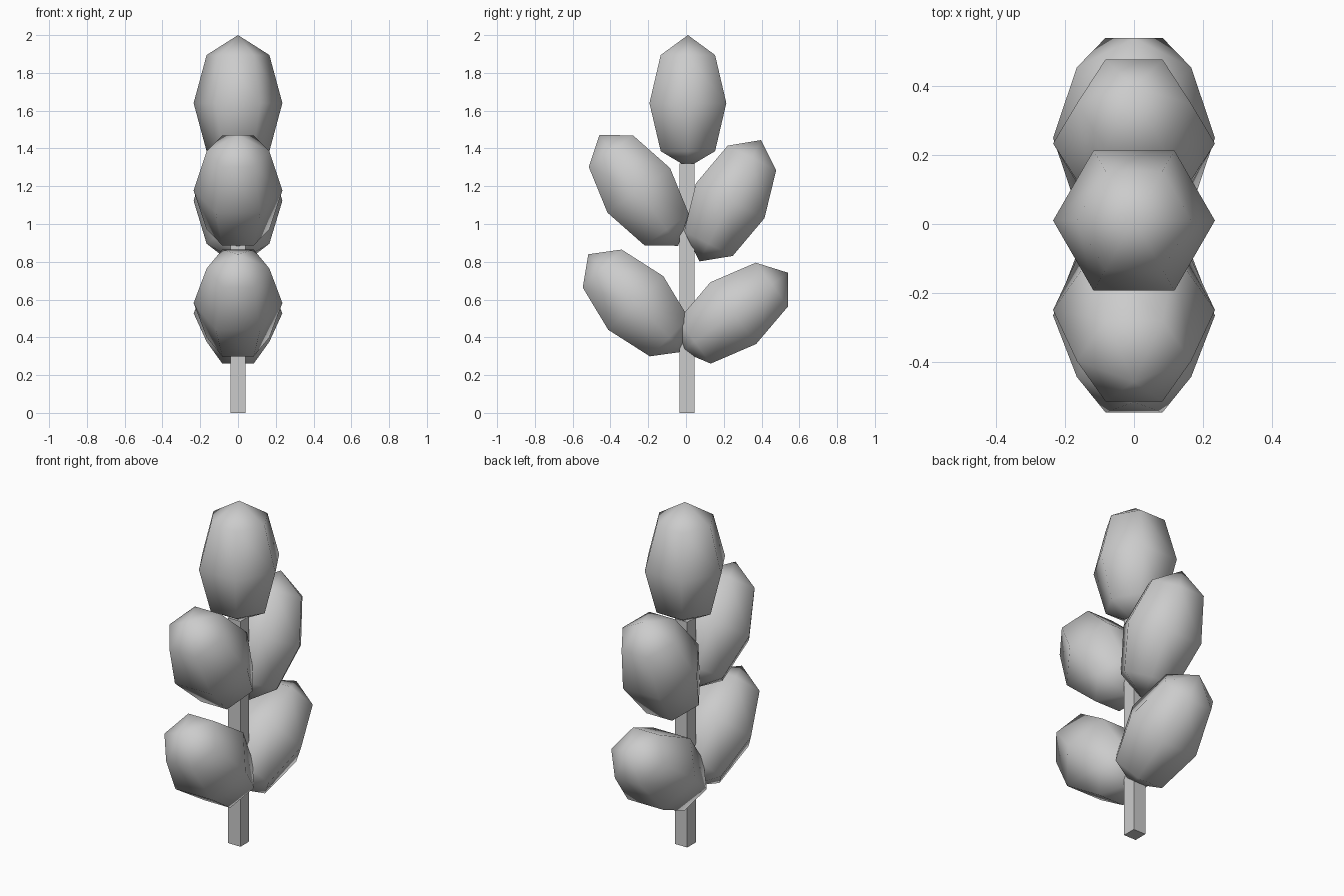
import bpy, bmesh
from math import sin, cos, pi, radians
from mathutils import Matrix

if "Cube" in bpy.data.objects:
    bpy.data.objects.remove(bpy.data.objects["Cube"])

SIDES, RINGS = 6, 4
WIDTH, HALF = 0.235, 0.36


# Six-sided faceted ellipsoid leaf, tilted about x
def leaf(name, y, z, tilt, low=HALF):
    bm = bmesh.new()
    top = bm.verts.new((0, 0, HALF))
    bottom = bm.verts.new((0, 0, -low))
    rings = []
    for r in range(1, RINGS):
        a = pi * r / RINGS
        rings.append([bm.verts.new((WIDTH * sin(a) * cos(2 * pi * s / SIDES),
                                    WIDTH * sin(a) * sin(2 * pi * s / SIDES),
                                    HALF * cos(a))) for s in range(SIDES)])
    for s in range(SIDES):
        n = (s + 1) % SIDES
        bm.faces.new((top, rings[0][s], rings[0][n]))
        bm.faces.new((bottom, rings[-1][n], rings[-1][s]))
        for a, b in zip(rings, rings[1:]):
            bm.faces.new((a[s], b[s], b[n], a[n]))
    for f in bm.faces:
        f.smooth = True
    bmesh.ops.recalc_face_normals(bm, faces=bm.faces[:])
    bm.transform(Matrix.Translation((0, y, z)) @ Matrix.Rotation(radians(tilt), 4, 'X'))
    finish(name, bm)


def finish(name, bm):
    mesh = bpy.data.meshes.new(name)
    bm.to_mesh(mesh)
    bm.free()
    bpy.context.collection.objects.link(bpy.data.objects.new(name, mesh))


# Square stem
bm = bmesh.new()
bmesh.ops.create_cube(bm, size=1, matrix=Matrix.Translation((0, 0.006, 0.66))
                      @ Matrix.Diagonal((0.08, 0.08, 1.32, 1)))
finish("stem", bm)

# Leaves: centre y, centre z, tilt
leaf("top_leaf", 0.01, 1.64, 0, 0.34)
leaf("upper_front_leaf", -0.25, 1.178, 35.4)
leaf("upper_back_leaf", 0.234, 1.123, -26.9)
leaf("lower_front_leaf", -0.266, 0.582, 44.3)
leaf("lower_back_leaf", 0.25, 0.528, -53.5, 0.34)
